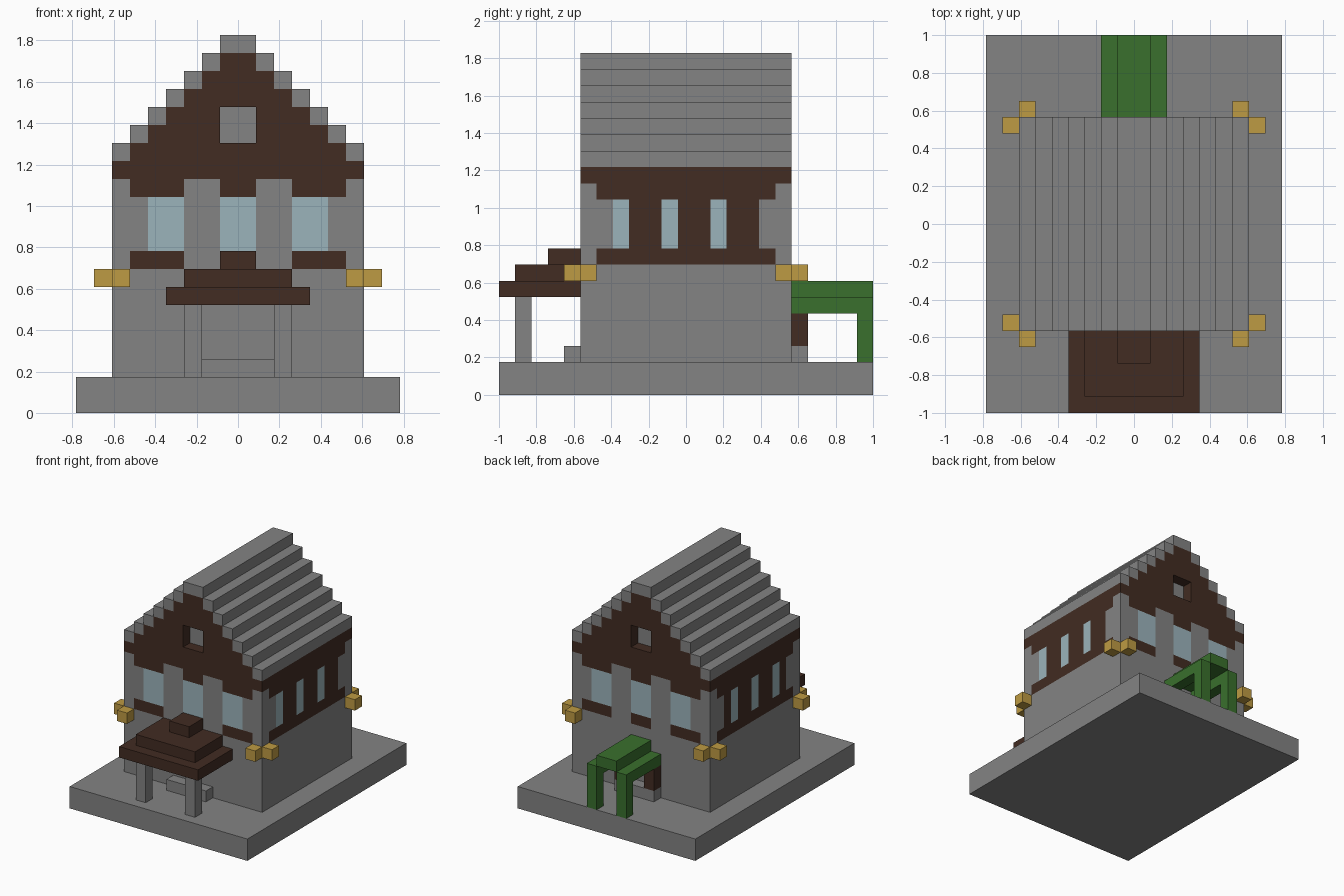
import bpy, bmesh
from math import floor
from mathutils import Vector

if "Cube" in bpy.data.objects:
    bpy.data.objects.remove(bpy.data.objects["Cube"], do_unlink=True)

U = 2 / 23  # one building block


def material(name, colour):
    m = bpy.data.materials.new(name)
    m.use_nodes = True
    m.diffuse_color = (*colour, 1)
    bsdf = next(n for n in m.node_tree.nodes if n.type == 'BSDF_PRINCIPLED')
    bsdf.inputs["Base Color"].default_value = (*colour, 1)
    return m


STONE = material("grey stone", (0.227, 0.227, 0.227))
WOOD = material("dark wood", (0.054, 0.025, 0.016))
GLASS = material("window glass", (0.33, 0.455, 0.5))
LAMP = material("lamp yellow", (0.515, 0.328, 0.056))
LEAF = material("leaf green", (0.041, 0.162, 0.026))


def finish(name, bm, mats):
    """Scale from blocks to scene units and link the object."""
    bmesh.ops.scale(bm, vec=(U, U, U), verts=bm.verts)
    me = bpy.data.meshes.new(name)
    bm.to_mesh(me)
    bm.free()
    for m in mats:
        me.materials.append(m)
    bpy.context.collection.objects.link(bpy.data.objects.new(name, me))


def box(name, mat, x, y, z):
    """Box from (low, high) ranges in blocks."""
    bm = bmesh.new()
    bmesh.ops.create_cube(bm, size=1)
    for v in bm.verts:
        v.co = [r[0] + (c + 0.5) * (r[1] - r[0]) for c, r in zip(v.co, (x, y, z))]
    finish(name, bm, [mat])


def span(side, low, high):
    return sorted((side * low, side * high))


# House body: stepped gable profile pushed along y
right = [(7, 2)] + [(21 - k, k + j) for k in range(14, 21) for j in (0, 1)]
profile = right + [(-x, z) for x, z in reversed(right)]
bm = bmesh.new()
gable = bm.faces.new([bm.verts.new((x, -6.5, z)) for x, z in profile])
ext = bmesh.ops.extrude_face_region(bm, geom=[gable], use_keep_orig=True)
bmesh.ops.translate(bm, vec=(0, 13, 0),
                    verts=[g for g in ext["geom"] if isinstance(g, bmesh.types.BMVert)])
bmesh.ops.recalc_face_normals(bm, faces=bm.faces)


# Score the walls along the block lines
def score(axis, values):
    for v in values:
        normal = Vector([float(i == axis) for i in range(3)])
        bmesh.ops.bisect_plane(bm, geom=bm.verts[:] + bm.edges[:] + bm.faces[:],
                               plane_co=normal * v, plane_no=normal, dist=1e-5)


score(0, range(-6, 7))
score(1, [i - 5.5 for i in range(12)])
score(2, range(3, 21))


def in_attic(c):
    return abs(c.x) < 1.01 and 14.99 < c.z < 17.01


# Attic openings sunk one block into each gable
for side in (-1, 1):
    hole = [f for f in bm.faces
            if f.normal.y * side > 0.5 and in_attic(f.calc_center_median())]
    ext = bmesh.ops.extrude_face_region(bm, geom=hole)
    bmesh.ops.translate(bm, vec=(0, -side, 0),
                        verts=[g for g in ext["geom"] if isinstance(g, bmesh.types.BMVert)])
    bmesh.ops.delete(bm, geom=[f for f in hole if f.is_valid], context='FACES')
bmesh.ops.recalc_face_normals(bm, faces=bm.faces)

STONE_I, WOOD_I, GLASS_I = range(3)


def gable_colour(a, z):
    if z > 14:
        return STONE_I if a > 20 - floor(z) else WOOD_I
    if z > 13:
        return WOOD_I
    if z < 8:
        return STONE_I
    if 9 < z < 12:
        return GLASS_I if a < 1 or 3 < a < 5 else STONE_I
    return WOOD_I if a < 1 or 3 < a < 6 else STONE_I


def side_colour(y, z, windows):
    if z < 8 or z > 14:
        return STONE_I
    if z > 13:
        return WOOD_I
    if 9 < z < 12:
        if any(abs(y - w) < 0.5 for w in windows):
            return GLASS_I
        return WOOD_I if abs(y) < 4.5 else STONE_I
    return WOOD_I if abs(y) < 5.5 else STONE_I


# Timber, glass and stone by wall direction and block row
for f in bm.faces:
    c, n = f.calc_center_median(), f.normal
    if abs(n.y) > 0.5:
        f.material_index = gable_colour(abs(c.x), c.z) if abs(c.y) > 6.4 else STONE_I
    elif in_attic(c):
        f.material_index = WOOD_I
    elif abs(n.x) > 0.5:
        f.material_index = side_colour(c.y, c.z, (-4, -1, 2) if c.x > 0 else (-3, 0, 3))
bmesh.ops.dissolve_limit(bm, angle_limit=0.01, verts=bm.verts, edges=bm.edges,
                         delimit={'MATERIAL'})
finish("house", bm, [STONE, WOOD, GLASS])

# Ground slab
box("ground_slab", STONE, (-9, 9), (-11.5, 11.5), (0, 2))

# Front porch: stepped wooden roof on two stone posts
for name, w, y, z in (("lower", 4, -11.5, 6), ("middle", 3, -10.5, 7), ("upper", 1, -8.5, 8)):
    box("porch_roof_" + name, WOOD, (-w, w), (y, -6.5), (z, z + 1))
box("front_step", STONE, (-2, 2), (-7.5, -6.5), (2, 3))
box("back_step", STONE, (-2, 2), (6.5, 7.5), (2, 3))

# Back arbour ridge
box("arbour_ridge", LEAF, (-1, 1), (6.5, 11.5), (6, 7))

# Paired posts, beams and corner lamps
for side, label in ((1, "left"), (-1, "right")):
    box("porch_post_" + label, STONE, span(side, 2, 3), (-10.5, -9.5), (2, 6))
    box("arbour_beam_" + label, LEAF, span(side, 1, 2), (6.5, 11.5), (5, 6))
    box("arbour_post_" + label, LEAF, span(side, 1, 2), (10.5, 11.5), (2, 5))
    box("back_door_post_" + label, WOOD, span(side, 1, 2), (6.5, 7.5), (3, 5))
    for end, place in ((-1, "front"), (1, "back")):
        tag = place + "_" + label
        box("side_lamp_" + tag, LAMP, span(side, 7, 8), span(end, 5.5, 6.5), (7, 8))
        box("end_lamp_" + tag, LAMP, span(side, 6, 7), span(end, 6.5, 7.5), (7, 8))
